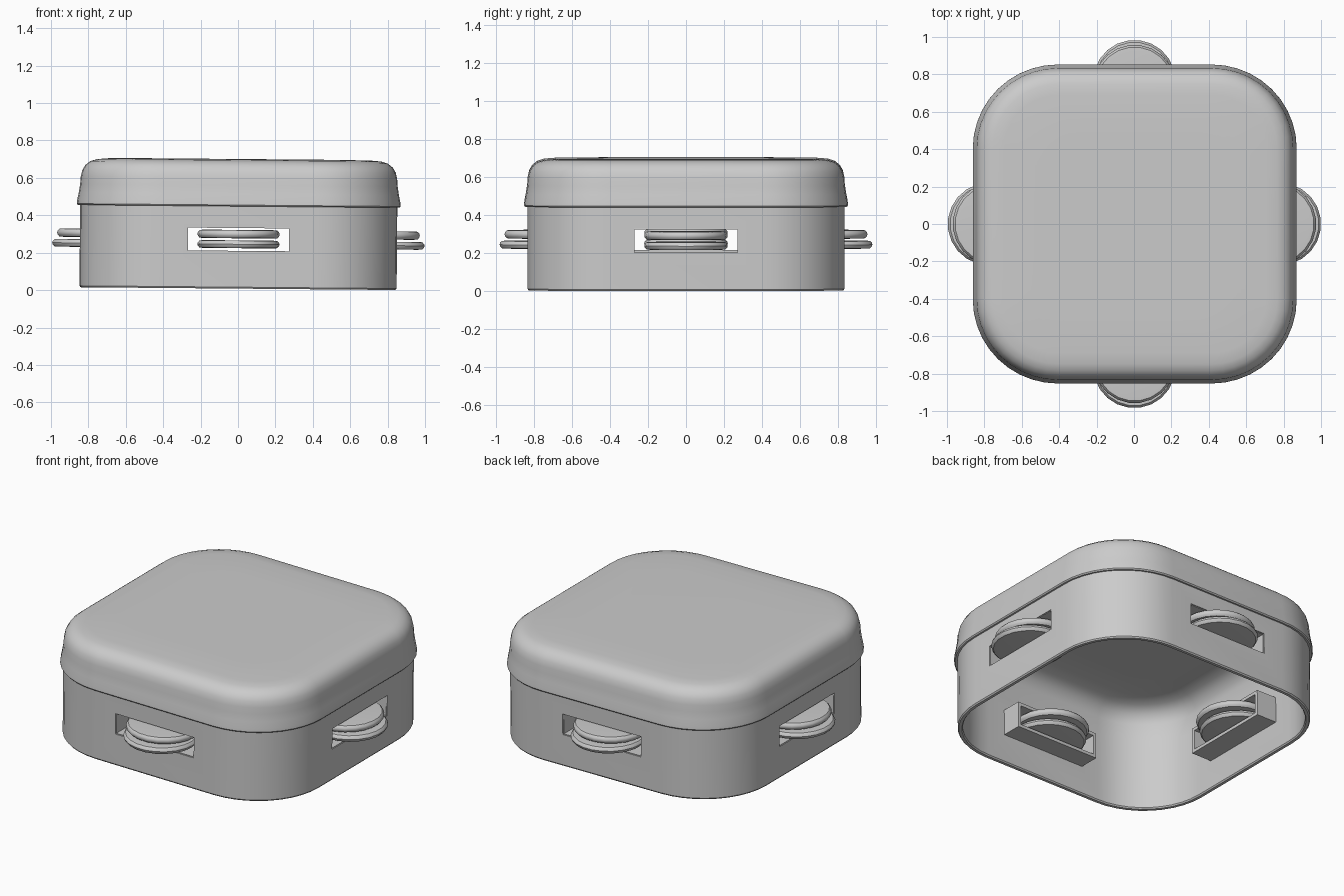
import bpy, bmesh, math
from mathutils import Matrix

if "Cube" in bpy.data.objects:
    bpy.data.objects.remove(bpy.data.objects["Cube"])

mat = bpy.data.materials.new("light_grey")
mat.diffuse_color = (0.6, 0.6, 0.6, 1)
mat.use_nodes = True
mat.node_tree.nodes["Principled BSDF"].inputs["Base Color"].default_value = mat.diffuse_color

# The whole model leans very slightly to its right
LEAN = Matrix.Rotation(math.radians(0.5), 4, 'Y')


def finish(bm, name, angle=35):
    bmesh.ops.recalc_face_normals(bm, faces=bm.faces[:])
    me = bpy.data.meshes.new(name)
    bm.to_mesh(me)
    bm.free()
    me.materials.append(mat)
    ob = bpy.data.objects.new(name, me)
    bpy.context.collection.objects.link(ob)
    return ob


def smooth(ob, angle=35):
    bpy.ops.object.select_all(action='DESELECT')
    ob.select_set(True)
    bpy.context.view_layer.objects.active = ob
    bpy.ops.object.shade_smooth_by_angle(angle=math.radians(angle))


def rounded_square(half, z, seg=10):
    """Rounded square ring whose corner centres stay fixed."""
    c = min(0.41, half * 0.6)
    r = half - c
    pts = []
    for q, (sx, sy) in enumerate([(1, 1), (-1, 1), (-1, -1), (1, -1)]):
        for i in range(seg + 1):
            a = math.pi / 2 * (q + i / seg)
            pts.append((sx * c + r * math.cos(a),
                        0.985 * (sy * c + r * math.sin(a)), z))
    return pts


def circle(r, z, cy, n=22):
    return [(r * math.cos(2 * math.pi * i / n),
             cy + r * math.sin(2 * math.pi * i / n), z) for i in range(n)]


def loft(rings, name, closed=False):
    bm = bmesh.new()
    vs = [[bm.verts.new(p) for p in ring] for ring in rings]
    n = len(vs[0])
    for k in range(len(vs) if closed else len(vs) - 1):
        a, b = vs[k], vs[(k + 1) % len(vs)]
        for i in range(n):
            j = (i + 1) % n
            bm.faces.new((a[i], a[j], b[j], b[i]))
    if not closed:
        bm.faces.new(vs[0])
        bm.faces.new(vs[-1])
    return finish(bm, name)


def slot_ring(hw, z0, z1, y):
    return [(-hw, y, z0), (hw, y, z0), (hw, y, z1), (-hw, y, z1)]


# Hollow body wall, open underneath
wall = [(0.842, 0.008), (0.848, 0.016), (0.848, 0.46),
        (0.818, 0.46), (0.818, 0.016), (0.824, 0.008)]
body = loft([rounded_square(h, z) for h, z in wall], "body", closed=True)

# Hollow lid with a flared lower lip and soft top edge
lid_profile = [(0.50, 0.668), (0.66, 0.665), (0.74, 0.650), (0.79, 0.615),
               (0.815, 0.56), (0.818, 0.452), (0.860, 0.448), (0.866, 0.455),
               (0.864, 0.475), (0.856, 0.515), (0.849, 0.56), (0.846, 0.60),
               (0.838, 0.635), (0.822, 0.662), (0.795, 0.683), (0.76, 0.694),
               (0.70, 0.699), (0.50, 0.701)]
lid = loft([rounded_square(h, z) for h, z in lid_profile], "lid")
smooth(lid)
lid.matrix_world = LEAN

# Four side slots cut through the body wall
for k in range(2):
    cutter = loft([slot_ring(0.274, 0.206, 0.336, -1.2),
                   slot_ring(0.274, 0.206, 0.336, 1.2)], "slot_cutter")
    cutter.matrix_world = Matrix.Rotation(math.pi / 2 * k, 4, 'Z')
    bpy.context.view_layer.update()
    mod = body.modifiers.new("slot", 'BOOLEAN')
    mod.operation = 'DIFFERENCE'
    mod.solver = 'EXACT'
    mod.object = cutter
    bpy.context.view_layer.objects.active = body
    bpy.ops.object.modifier_apply(modifier=mod.name)
    bpy.data.objects.remove(cutter)
smooth(body)
body.matrix_world = LEAN


def disc(name, r, cy, z0, z1):
    e = 0.012
    prof = [(r - 0.035, z0), (r - e, z0 + 0.002), (r - 0.003, z0 + e),
            (r, (z0 + z1) / 2), (r - 0.003, z1 - e), (r - e, z1 - 0.002),
            (r - 0.035, z1)]
    return loft([circle(a, z, cy) for a, z in prof], name)


# Each side: slot tunnel reaching inward and two stacked discs
for side, off in (("front", 0.0), ("right", 0.014), ("back", 0.0), ("left", 0.014)):
    k = ("front", "right", "back", "left").index(side)
    turn = LEAN @ Matrix.Rotation(math.pi / 2 * k, 4, 'Z')
    y0, y1 = -0.830 - off, -0.68
    tunnel = loft([slot_ring(0.270, 0.210, 0.332, y0),
                   slot_ring(0.290, 0.190, 0.352, y0 + 0.006),
                   slot_ring(0.290, 0.190, 0.352, y1),
                   slot_ring(0.270, 0.210, 0.332, y1)],
                  side + "_slot_tunnel", closed=True)
    parts = [tunnel,
             disc(side + "_lower_disc", 0.22, -0.764 - off, 0.224, 0.266),
             disc(side + "_upper_disc", 0.22, -0.738 - off, 0.277, 0.322)]
    for ob in parts:
        smooth(ob)
        ob.matrix_world = turn
